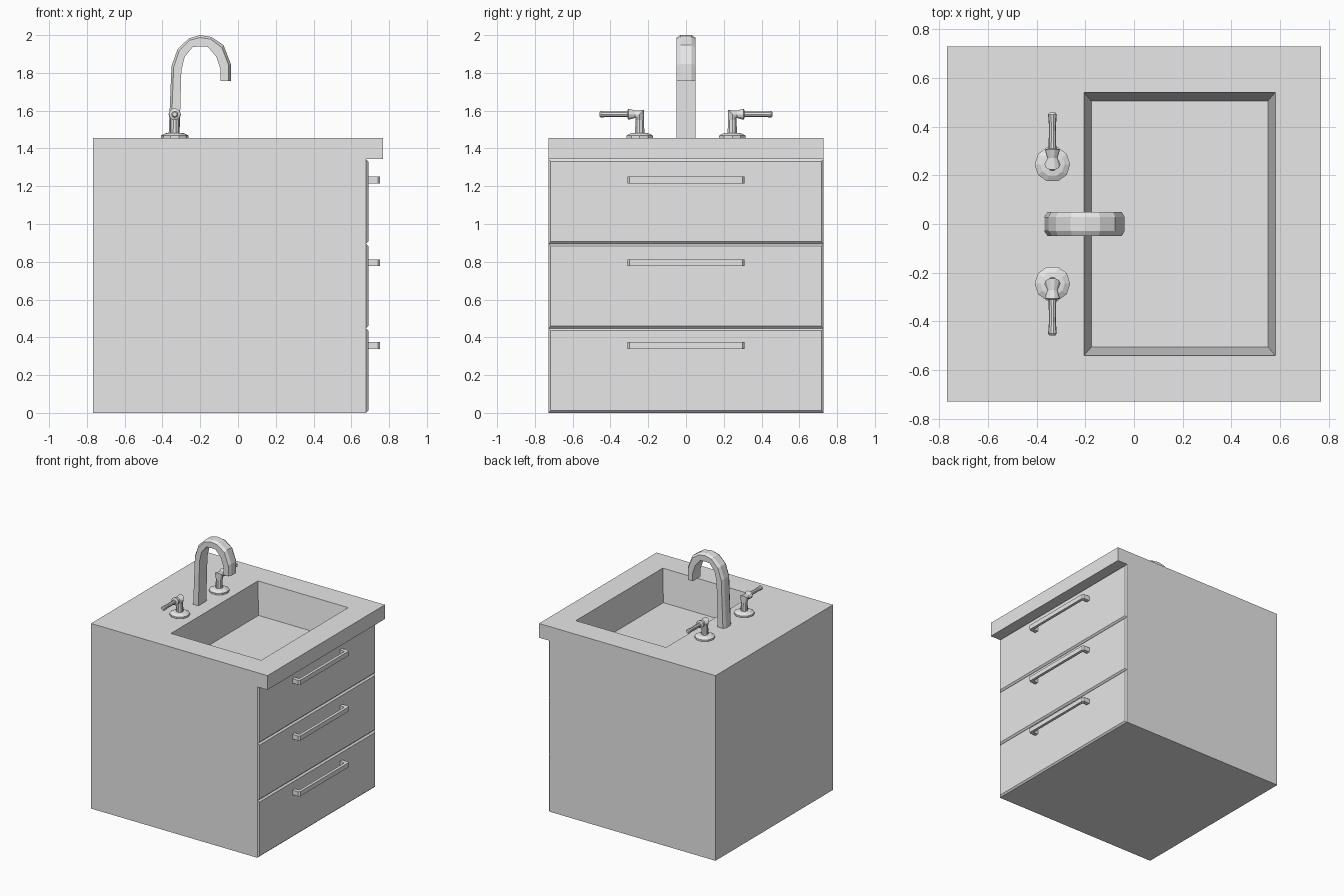
import bpy, bmesh, math
from mathutils import Vector

cube = bpy.data.objects.get("Cube")
if cube:
    bpy.data.objects.remove(cube, do_unlink=True)

grey = bpy.data.materials.new("light_grey")
grey.use_nodes = True
colour = (0.8, 0.8, 0.8, 1)
grey.diffuse_color = colour
grey.node_tree.nodes["Principled BSDF"].inputs["Base Color"].default_value = colour


def loft(name, rings, cap_start=True, cap_end=True):
    """Skin a list of matching point rings into one mesh object."""
    bm = bmesh.new()
    loops = [[bm.verts.new(p) for p in ring] for ring in rings]
    n = len(loops[0])
    for a, b in zip(loops, loops[1:]):
        for i in range(n):
            j = (i + 1) % n
            bm.faces.new((a[i], a[j], b[j], b[i]))
    if cap_start:
        bm.faces.new(loops[0])
    if cap_end:
        bm.faces.new(loops[-1])
    bmesh.ops.recalc_face_normals(bm, faces=bm.faces)
    mesh = bpy.data.meshes.new(name)
    bm.to_mesh(mesh)
    bm.free()
    mesh.materials.append(grey)
    obj = bpy.data.objects.new(name, mesh)
    bpy.context.collection.objects.link(obj)
    return obj


def rect_z(x0, x1, hy, z):
    return [(x0, -hy, z), (x1, -hy, z), (x1, hy, z), (x0, hy, z)]


def rect_x(x, hy, z0, z1):
    return [(x, -hy, z0), (x, hy, z0), (x, hy, z1), (x, -hy, z1)]


def disc(y, z, radius, tilt=0, x=-0.335, sides=10):
    """Ring around an axis tilted from +z towards +y."""
    t = math.radians(tilt)
    u, v = Vector((1, 0, 0)), Vector((0, math.cos(t), -math.sin(t)))
    c = Vector((x, y, z))
    return [c + radius * (u * math.cos(a) + v * math.sin(a))
            for a in (math.tau * i / sides for i in range(sides))]


BACK, FRONT, HALF = -0.767, 0.767, 0.729
CARCASS, PANEL, RIM, TOP = 0.678, 0.69, 1.343, 1.455

# Cabinet body, open under the counter
loft("cabinet", [rect_z(BACK, CARCASS, HALF, 0),
                 rect_z(BACK, CARCASS, HALF, RIM)], cap_end=False)

# Counter with the sunken basin
loft("counter_and_basin", [rect_z(BACK, CARCASS, HALF, RIM),
                           rect_z(BACK, FRONT, HALF, RIM),
                           rect_z(BACK, FRONT, HALF, TOP),
                           rect_z(-0.205, 0.58, 0.54, TOP),
                           rect_z(-0.175, 0.55, 0.505, TOP - 0.25)],
     cap_start=False)

# Three chamfered drawer fronts, each with a bar handle
height = RIM / 3
chamfer = 0.012
for i, label in enumerate(("lower", "middle", "upper")):
    z0, z1 = i * height, (i + 1) * height
    loft(label + "_drawer", [
        rect_x(CARCASS, HALF, z0, z1),
        rect_x(PANEL, HALF - chamfer, z0 + chamfer, z1 - chamfer)])

    zc = 0.357 + i * 0.438
    outer = [(0.685, -0.31), (0.74, -0.31), (0.752, -0.3)]
    inner = [(0.685, -0.28), (0.725, -0.28), (0.73, -0.275)]
    outer += [(x, -y) for x, y in reversed(outer)]
    inner += [(x, -y) for x, y in reversed(inner)]
    loft(label + "_handle", [
        [(xo, yo, zc - 0.018), (xo, yo, zc + 0.018),
         (xi, yi, zc + 0.018), (xi, yi, zc - 0.018)]
        for (xo, yo), (xi, yi) in zip(outer, inner)])

# Gooseneck spout: outer and inner profile, with a chamfered outer side
outer = [(-0.368, TOP), (-0.352, 1.836), (-0.32, 1.926), (-0.26, 1.983),
         (-0.2, 2.0), (-0.14, 1.99), (-0.077, 1.948), (-0.038, 1.847),
         (-0.038, 1.757)]
inner = [(-0.31, TOP), (-0.3, 1.81), (-0.283, 1.884), (-0.24, 1.937),
         (-0.2, 1.94), (-0.16, 1.938), (-0.114, 1.884), (-0.093, 1.82),
         (-0.093, 1.757)]
sections = []
for o, k in zip(outer, inner):
    o, k = Vector((o[0], 0, o[1])), Vector((k[0], 0, k[1]))
    shoulder = o.lerp(k, 0.22)
    sections.append([p + Vector((0, y, 0)) for p, y in (
        (k, -0.049), (shoulder, -0.049), (o, -0.028),
        (o, 0.028), (shoulder, 0.049), (k, 0.049))])
loft("spout", sections)

# Tap bases and bent levers, one on each side of the spout
base = [(TOP, 0.073), (1.468, 0.073), (1.48, 0.05), (1.483, 0.026)]
lever = [(0.245, 1.475, 0.026, 0), (0.245, 1.55, 0.024, 0),
         (0.245, 1.581, 0.033, 45), (0.27, 1.581, 0.021, 90),
         (0.305, 1.581, 0.031, 90), (0.311, 1.581, 0.016, 90),
         (0.4, 1.581, 0.014, 90), (0.45, 1.581, 0.018, 90),
         (0.457, 1.581, 0.012, 90)]
for side, label in ((1, "left"), (-1, "right")):
    loft(label + "_tap_base",
         [disc(side * 0.245, z, r) for z, r in base])
    loft(label + "_tap_lever",
         [disc(side * y, z, r, side * t) for y, z, r, t in lever])
